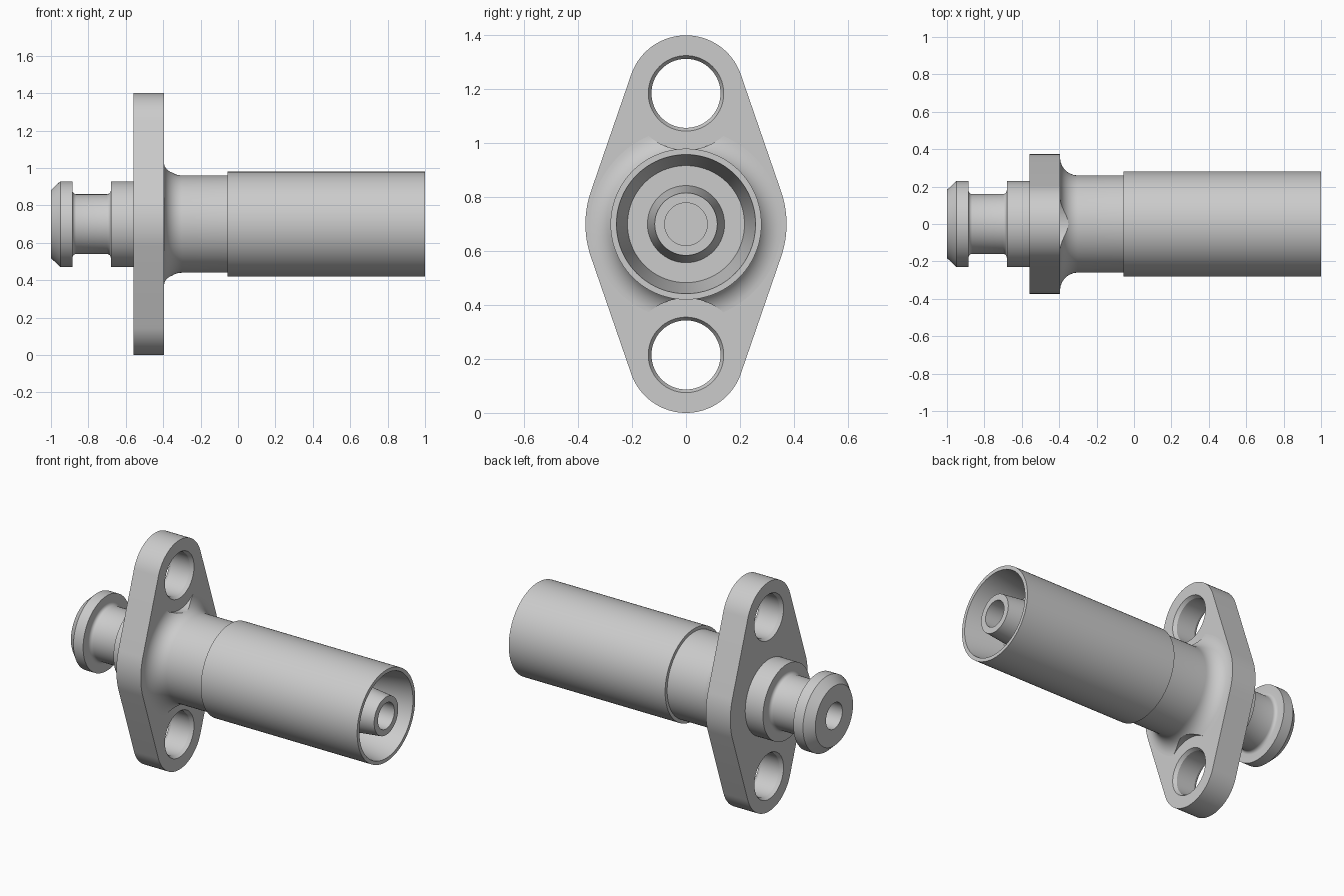
import bpy, bmesh
from math import sin, cos, pi, asin

if "Cube" in bpy.data.objects:
    bpy.data.objects.remove(bpy.data.objects["Cube"])

AXIS_Z = 0.7      # height of the main axis
HOLE = 0.485      # bolt hole offset from the axis
SEG = 96


def finish(bm, name):
    bmesh.ops.recalc_face_normals(bm, faces=bm.faces)
    me = bpy.data.meshes.new(name)
    bm.to_mesh(me)
    bm.free()
    ob = bpy.data.objects.new(name, me)
    bpy.context.collection.objects.link(ob)
    return ob


def lathe(name, profile, z, closed):
    """Revolve (x, radius) points about the x direction at height z."""
    bm = bmesh.new()
    rings = []
    for x, r in profile:
        rings.append([bm.verts.new((x, r * sin(2 * pi * i / SEG), z + r * cos(2 * pi * i / SEG)))
                      for i in range(SEG)])
    pairs = list(zip(rings, rings[1:]))
    if closed:
        pairs.append((rings[-1], rings[0]))
    else:
        bm.faces.new(rings[0])
        bm.faces.new(rings[-1])
    for a, b in pairs:
        for i in range(SEG):
            j = (i + 1) % SEG
            bm.faces.new((a[i], a[j], b[j], b[i]))
    return finish(bm, name)


def arc(cx, cr, rad, a0, a1, n):
    return [(cx + rad * cos(a0 + (a1 - a0) * i / n), cr + rad * sin(a0 + (a1 - a0) * i / n))
            for i in range(n + 1)]


def cut(ob, cutter):
    mod = ob.modifiers.new("cut", 'BOOLEAN')
    mod.operation = 'DIFFERENCE'
    mod.solver = 'EXACT'
    mod.object = cutter
    bpy.context.view_layer.objects.active = ob
    bpy.ops.object.modifier_apply(modifier=mod.name)
    bpy.data.objects.remove(cutter)


# Turned body: grooved spigot, filleted shoulder, sleeve, socket with pin, through bore
profile = [(-1, 0.079), (-1, 0.182), (-0.95, 0.229), (-0.885, 0.229)]
profile += arc(-0.865, 0.18, 0.02, pi, 1.5 * pi, 4)
profile += arc(-0.70, 0.18, 0.02, -pi / 2, 0, 4)
profile += [(-0.68, 0.229), (-0.40, 0.229), (-0.40, 0.355)]
profile += arc(-0.30, 0.355, 0.095, pi, 1.5 * pi, 12)
profile += [(-0.055, 0.26), (-0.055, 0.28), (1, 0.28), (1, 0.258),
            (0.75, 0.217), (0.75, 0.143), (1, 0.116), (1, 0.079)]
body = lathe("turned_body", profile, AXIS_Z, True)

# Diamond flange: waist arc and end arcs joined by tangent lines
t = asin((0.373 - 0.215) / HOLE)
outline = arc(0, AXIS_Z, 0.373, -t, t, 16)
outline += arc(0, AXIS_Z + HOLE, 0.215, t, pi - t, 40)
outline += arc(0, AXIS_Z, 0.373, pi - t, pi + t, 16)
outline += arc(0, AXIS_Z - HOLE, 0.215, pi + t, 2 * pi - t, 40)
bm = bmesh.new()
face = bm.faces.new([bm.verts.new((-0.56, y, z)) for y, z in outline])
ext = bmesh.ops.extrude_face_region(bm, geom=[face], use_keep_orig=True)
verts = [v for v in ext["geom"] if isinstance(v, bmesh.types.BMVert)]
bmesh.ops.translate(bm, verts=verts, vec=(0.165, 0, 0))
flange = finish(bm, "flange")

# Chamfered bolt holes, and spot faces that trim the shoulder fillet
for s in (-1, 1):
    z = AXIS_Z + s * HOLE
    hole = [(-0.60, 0.164), (-0.54, 0.128), (-0.415, 0.128), (-0.355, 0.164)]
    cut(flange, lathe("hole_cutter", hole, z, False))
    cut(body, lathe("spot_face_cutter", [(-0.42, 0.21), (-0.15, 0.21)], z, False))

# Smooth shading with crisp edges
for ob in (body, flange):
    bpy.ops.object.select_all(action='DESELECT')
    ob.select_set(True)
    bpy.context.view_layer.objects.active = ob
    bpy.ops.object.shade_smooth_by_angle(angle=0.44)
